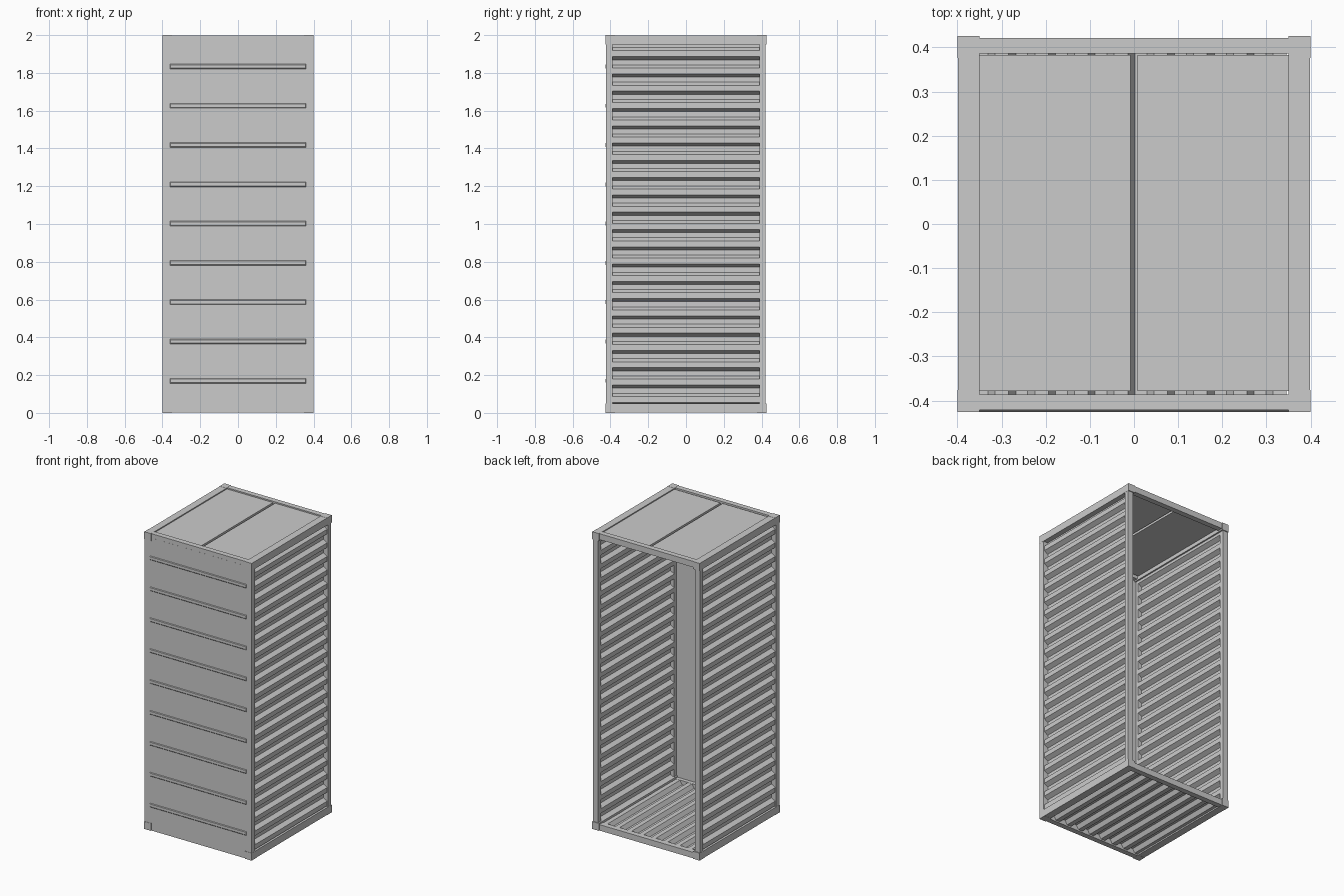
import bpy
import bmesh
from mathutils import Vector

if "Cube" in bpy.data.objects:
    bpy.data.objects.remove(bpy.data.objects["Cube"], do_unlink=True)

steel = bpy.data.materials.new("grey painted steel")
steel.use_nodes = True
GREY = (0.6, 0.6, 0.6, 1)
steel.diffuse_color = GREY
steel.node_tree.nodes["Principled BSDF"].inputs["Base Color"].default_value = GREY

TOP = 2.0
HX, HY = 0.40, 0.426      # half width and half depth
POST = 0.037
RAIL = 0.05


def make(name, bm):
    bmesh.ops.recalc_face_normals(bm, faces=bm.faces)
    mesh = bpy.data.meshes.new(name)
    bm.to_mesh(mesh)
    bm.free()
    mesh.materials.append(steel)
    obj = bpy.data.objects.new(name, mesh)
    bpy.context.collection.objects.link(obj)
    return obj


def box(name, lo, hi):
    bm = bmesh.new()
    bmesh.ops.create_cube(bm, size=1)
    lo, hi = Vector(lo), Vector(hi)
    for v in bm.verts:
        v.co = Vector([l + (c + 0.5) * (h - l) for c, l, h in zip(v.co, lo, hi)])
    return make(name, bm)


def corrugated(name, start, period, count, inner, outer, place, half_len):
    """Trapezoid sheet; place(along, depth, across) gives a point."""
    pts = []
    for k in range(count):
        a = start + k * period
        pts += [(a, inner), (a + period * 0.18, outer),
                (a + period * 0.5, outer), (a + period * 0.68, inner)]
    pts.append((start + count * period, inner))
    bm = bmesh.new()
    rows = [[bm.verts.new(place(a, d, s * half_len)) for a, d in pts] for s in (-1, 1)]
    for i in range(len(pts) - 1):
        bm.faces.new((rows[0][i], rows[0][i + 1], rows[1][i + 1], rows[1][i]))
    obj = make(name, bm)
    sheet = obj.modifiers.new("thickness", "SOLIDIFY")
    sheet.thickness = 0.004
    sheet.offset = 0
    return obj


# Corner blocks, posts and rails
for sx, side in ((-1, "right"), (1, "left")):
    for sy, end in ((-1, "front"), (1, "back")):
        yo = HY - (0.002 if sy < 0 else 0.006)
        box(f"{end}_{side}_post", (sx * 0.36, sy * (HY - POST), 0.03),
            (sx * (HX - 0.001), sy * yo, TOP - 0.03))
        for z0, level in ((0, "bottom"), (TOP - RAIL, "top")):
            box(f"{level}_{end}_{side}_corner", (sx * 0.35, sy * (HY - 0.05), z0),
                (sx * HX, sy * HY, z0 + RAIL))
    for z0, level in ((0.001, "bottom"), (TOP - RAIL, "top")):
        box(f"{level}_{side}_rail", (sx * 0.35, -HY + 0.03, z0),
            (sx * (HX - 0.001), HY - 0.03, z0 + RAIL - 0.001))

for z0, level in ((0.001, "bottom"), (TOP - 0.041, "top")):
    for sy, end in ((-1, "front"), (1, "back")):
        box(f"{level}_{end}_rail", (-0.36, sy * 0.386, z0),
            (0.36, sy * (HY - 0.004), z0 + 0.04))

# Corrugated side walls
for sx, side in ((-1, "right"), (1, "left")):
    corrugated(f"{side}_wall", 0.0405, 0.0915, 21, 0.362, 0.39,
               lambda a, d, s, sx=sx: (sx * d, s, a), 0.395)

# Corrugated bottom
corrugated("bottom_sheet", -0.375, 0.09, 8, 0.038, 0.012,
           lambda a, d, s: (a, s, d), 0.395)

# Flat front panel with shallow pressed ribs
box("front_panel", (-0.365, -0.4225, 0.03), (0.365, -0.412, TOP - 0.03))
for k in range(9):
    z = 0.17 + k * 0.208
    rib = box(f"front_rib_{k + 1}", (-0.36, -HY, z - 0.015), (0.36, -0.421, z + 0.015))
    for v in rib.data.vertices:
        if v.co.y < -0.424:
            v.co.z = z + (v.co.z - z) * 0.6
            v.co.x *= 0.99

# Pair of flat top doors with a gap between them
for sx, side in ((-1, "right"), (1, "left")):
    box(f"top_{side}_door", (sx * 0.008, -0.378, TOP - 0.025),
        (sx * 0.352, 0.383, TOP - 0.008))
